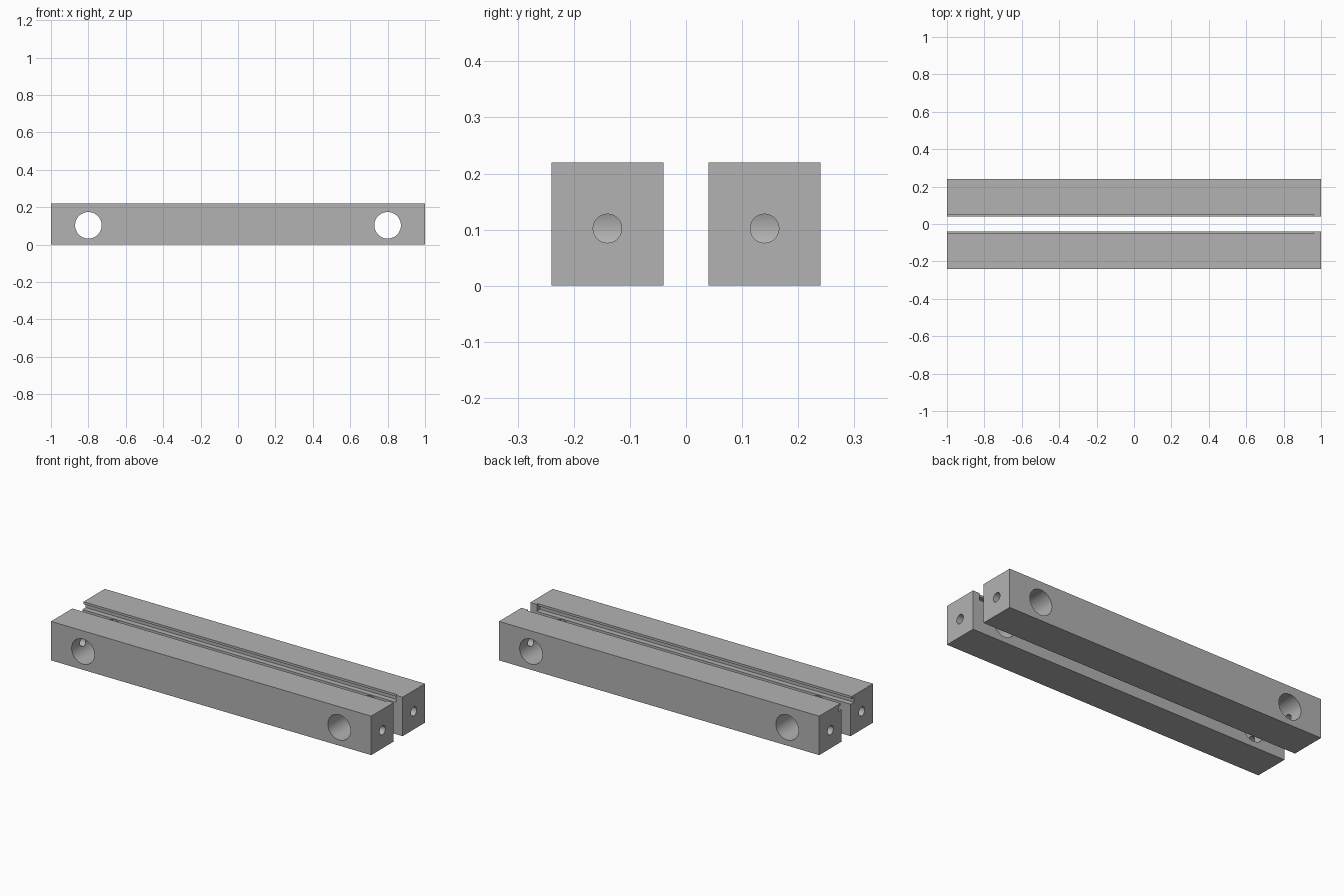
import bpy
import math
from mathutils import Matrix

cube = bpy.data.objects.get("Cube")
if cube:
    bpy.data.objects.remove(cube, do_unlink=True)

grey = bpy.data.materials.new("plain grey")
grey.use_nodes = True
colour = (0.448, 0.448, 0.448, 1)
grey.diffuse_color = colour
grey.node_tree.nodes["Principled BSDF"].inputs["Base Color"].default_value = colour


def box(name, low, high):
    bpy.ops.mesh.primitive_cube_add(size=1)
    ob = bpy.context.object
    ob.name = name
    centre = [(a + b) / 2 for a, b in zip(low, high)]
    size = [b - a for a, b in zip(low, high)]
    ob.data.transform(Matrix.Translation(centre) @ Matrix.Diagonal((*size, 1)))
    return ob


def rod(name, centre, radius, depth, rotation):
    bpy.ops.mesh.primitive_cylinder_add(vertices=64, radius=radius, depth=depth,
                                        location=centre, rotation=rotation)
    bpy.context.object.name = name
    return bpy.context.object


def cut(target, cutter):
    cutter.hide_render = True
    mod = target.modifiers.new("cut", "BOOLEAN")
    mod.operation = "DIFFERENCE"
    mod.solver = "EXACT"
    mod.object = cutter
    bpy.context.view_layer.objects.active = target
    bpy.ops.object.modifier_apply(modifier=mod.name)
    bpy.data.objects.remove(cutter, do_unlink=True)


def y_box(name, side, x, y, z):
    ys = sorted(side * v for v in y)
    return box(name, (x[0], ys[0], z[0]), (x[1], ys[1], z[1]))


def make_bar(name, side):
    bar = y_box(name, side, (-1, 1), (0.04, 0.24), (0, 0.22))
    bar.data.materials.append(grey)

    # Undercut slot on the inner face, with a set-back lip above it
    cut(bar, y_box("lip_cutter", side, (-1.1, 0.96), (0, 0.05), (0.18, 0.3)))
    cut(bar, y_box("slot_cutter", side, (-1.1, 0.96), (0, 0.07), (0.18, 0.207)))

    # Large cross holes, each met by a small hole from the bar end
    for end in (-1, 1):
        cut(bar, rod("cross_hole_cutter", (end * 0.8, side * 0.14, 0.103), 0.071, 0.4,
                     (math.pi / 2, 0, 0)))
        cut(bar, rod("end_hole_cutter", (end * 0.95, side * 0.14, 0.102), 0.0255, 0.3,
                     (0, math.pi / 2, 0)))

    bpy.ops.object.select_all(action="DESELECT")
    bar.select_set(True)
    bpy.context.view_layer.objects.active = bar
    bpy.ops.object.shade_smooth_by_angle(angle=math.radians(30))


make_bar("front_bar", -1)
make_bar("back_bar", 1)
